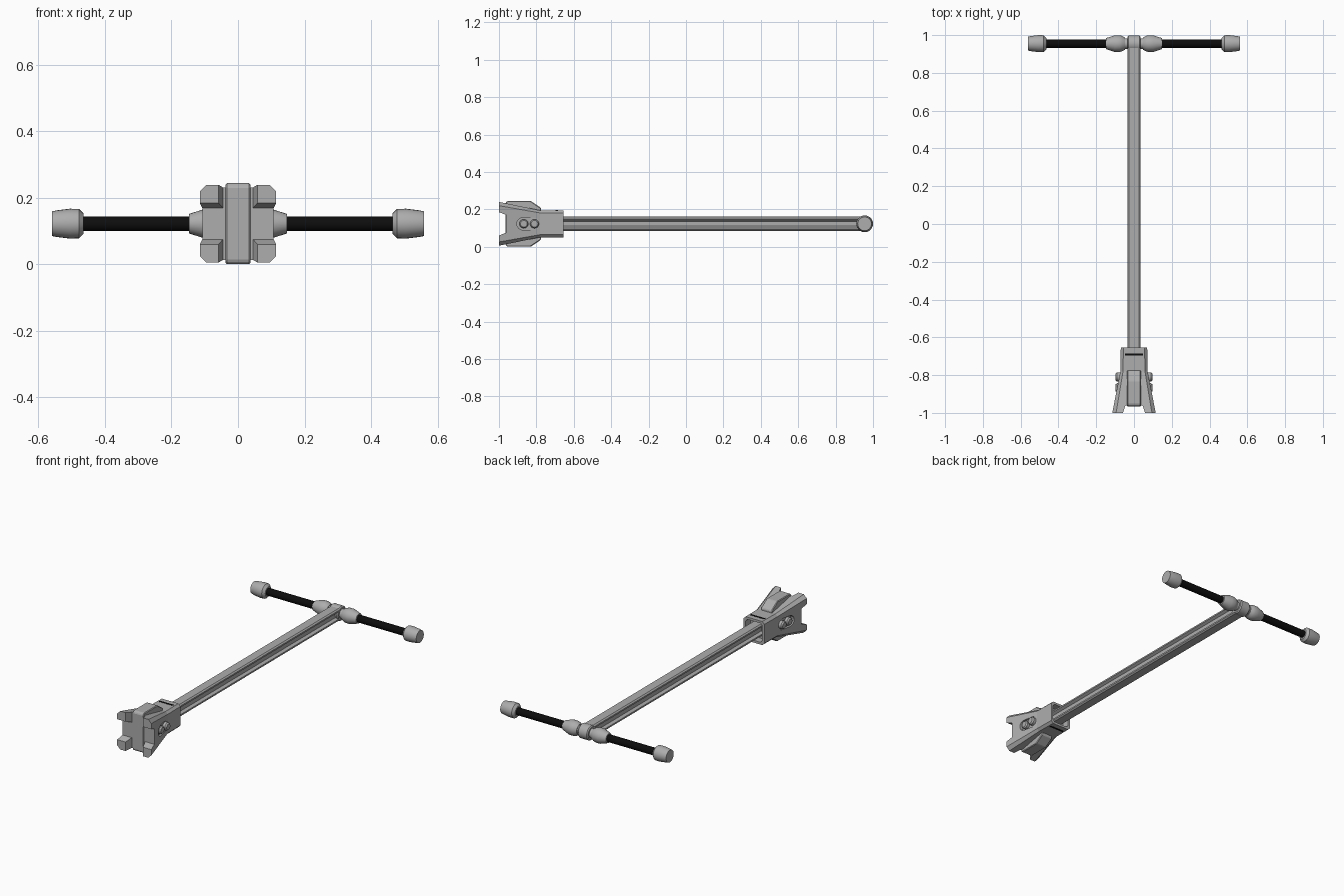
import bpy, bmesh, math
from mathutils import Vector

if "Cube" in bpy.data.objects:
    bpy.data.objects.remove(bpy.data.objects["Cube"], do_unlink=True)

ZC = 0.1225      # height of the tool's axis
BAR_Y = 0.955    # handle bar position


def material(name, value, rough):
    m = bpy.data.materials.new(name)
    m.use_nodes = True
    color = (value, value, value, 1)
    m.diffuse_color = color
    bsdf = m.node_tree.nodes["Principled BSDF"]
    bsdf.inputs["Base Color"].default_value = color
    bsdf.inputs["Roughness"].default_value = rough
    return m


GREY = material("light grey metal", 0.42, 0.5)
BLACK = material("black rubber", 0.004, 0.6)


def loft(name, rings, mat=GREY, smooth=False):
    """Skin a list of equal-length point rings and cap both ends."""
    bm = bmesh.new()
    loops = [[bm.verts.new(p) for p in ring] for ring in rings]
    for a, b in zip(loops, loops[1:]):
        for i in range(len(a)):
            j = (i + 1) % len(a)
            bm.faces.new((a[i], a[j], b[j], b[i]))
    bm.faces.new(loops[0])
    bm.faces.new(loops[-1])
    bmesh.ops.recalc_face_normals(bm, faces=bm.faces)
    me = bpy.data.meshes.new(name)
    bm.to_mesh(me)
    bm.free()
    me.materials.append(mat)
    ob = bpy.data.objects.new(name, me)
    bpy.context.collection.objects.link(ob)
    if smooth:
        bpy.ops.object.select_all(action='DESELECT')
        ob.select_set(True)
        bpy.context.view_layer.objects.active = ob
        bpy.ops.object.shade_smooth_by_angle(angle=math.radians(30))
    return ob


def section(y, hx, hz, c):
    """Chamfered rectangle across the tool's axis."""
    half = [(hx, hz - c), (hx - c, hz), (c - hx, hz), (-hx, hz - c)]
    return [(x, y, ZC + z) for x, z in half + [(-x, -z) for x, z in half]]


def prism_x(name, outline, x0, x1, mat=GREY):
    """Extrude a (y, z) outline sideways; z is measured from the axis."""
    return loft(name, [[(x, y, ZC + z) for y, z in outline] for x in (x0, x1)], mat)


def lathe_x(name, profile, y, mat=GREY, sides=24):
    """Turn (x, radius) steps about a sideways axis."""
    angles = [2 * math.pi * i / sides for i in range(sides)]
    return loft(name, [[(x, y + r * math.cos(a), ZC + r * math.sin(a)) for a in angles]
                       for x, r in profile], mat, True)


def cut(target, cutter):
    mod = target.modifiers.new(cutter.name, 'BOOLEAN')
    mod.operation = 'DIFFERENCE'
    mod.solver = 'EXACT'
    mod.object = cutter
    cutter.hide_render = True
    cutter.hide_viewport = True
    cutter.display_type = 'WIRE'


# Long shaft: beam with a tapered groove on each side
quarter = [(0.026, 0.038), (0.034, 0.031), (0.034, 0.022), (0.018, 0.013)]
right = quarter + [(x, -z) for x, z in reversed(quarter)]
profile = right + [(-x, -z) for x, z in right]
loft("shaft", [[(x, y, ZC + z) for x, z in profile] for y in (-0.72, BAR_Y)])

# Rounded hub where the shaft meets the handle
lathe_x("shaft_hub", [(-0.034, 0.038), (-0.028, 0.044), (0.028, 0.044), (0.034, 0.038)], BAR_Y)
lathe_x("hub_neck", [(-0.07, 0.028), (0.07, 0.028)], BAR_Y)

# Handle: rubber rods, inner collars and end caps
for side, s in (("left", 1), ("right", -1)):
    parts = {
        "rod": ([(0.12, 0.022), (0.48, 0.022)], BLACK),
        "collar": ([(0.048, 0.032), (0.062, 0.040), (0.075, 0.044), (0.102, 0.044),
                    (0.148, 0.029)], GREY),
        "end_cap": ([(0.464, 0.030), (0.478, 0.044), (0.505, 0.045), (0.545, 0.040),
                     (0.56, 0.037)], GREY),
    }
    for part, (steps, mat) in parts.items():
        lathe_x(f"{side}_{part}", [(s * x, r) for x, r in steps], BAR_Y, mat)

# Clamp head: square sleeve flaring into four prongs
head = loft("clamp_head", [section(-0.655, 0.070, 0.072, 0.014),
                           section(-0.78, 0.072, 0.072, 0.014),
                           section(-1.0, 0.115, 0.117, 0.02)])

# Hollow rear of the sleeve
cut(head, loft("sleeve_cutter", [section(-0.64, 0.056, 0.058, 0.012),
                                 section(-0.70, 0.056, 0.058, 0.012)]))

# Crossed tapered slots that separate the prongs
FLOOR = -0.96
cut(head, prism_x("cross_slot_cutter", [(-1.01, 0.066), (FLOOR, 0.047),
                                        (FLOOR, -0.047), (-1.01, -0.066)], -0.2, 0.2))
slot = [(-0.062, -1.01), (-0.045, FLOOR), (0.045, FLOOR), (0.062, -1.01)]
cut(head, loft("upright_slot_cutter", [[(x, y, ZC + z) for x, y in slot] for z in (-0.2, 0.2)]))

# Side pockets with two bolts each
stadium = []
for i in range(18):
    a = math.pi * (i % 9) / 8 + (math.pi if i > 8 else 0)
    end = -0.813 if i < 9 else -0.872
    stadium.append((end + 0.033 * math.sin(a), 0.033 * math.cos(a)))
for side, s in (("left", 1), ("right", -1)):
    cut(head, prism_x(f"{side}_pocket_cutter", stadium, s * 0.074, s * 0.15))
    for place, y in (("front", -0.867), ("rear", -0.81)):
        lathe_x(f"{side}_{place}_bolt", [(s * 0.05, 0.024), (s * 0.09, 0.024),
                                         (s * 0.098, 0.018)], y, GREY, 20)

# Upright centre jaw
top = [(-0.965, 0.112), (-0.955, 0.122), (-0.83, 0.122), (-0.775, 0.085), (-0.775, 0.05)]
jaw = prism_x("centre_jaw", top + [(y, -z) for y, z in reversed(top)], -0.037, 0.037)
bevel = jaw.modifiers.new("edge_softening", 'BEVEL')
bevel.width = 0.004
bevel.segments = 1

# Dark slits above and below the sleeve
for name, s in (("upper", 1), ("lower", -1)):
    slit = [(-0.697, s * 0.070), (-0.685, s * 0.070), (-0.685, s * 0.0735), (-0.697, s * 0.0735)]
    prism_x(f"{name}_slit", slit, -0.047, 0.047, BLACK)
